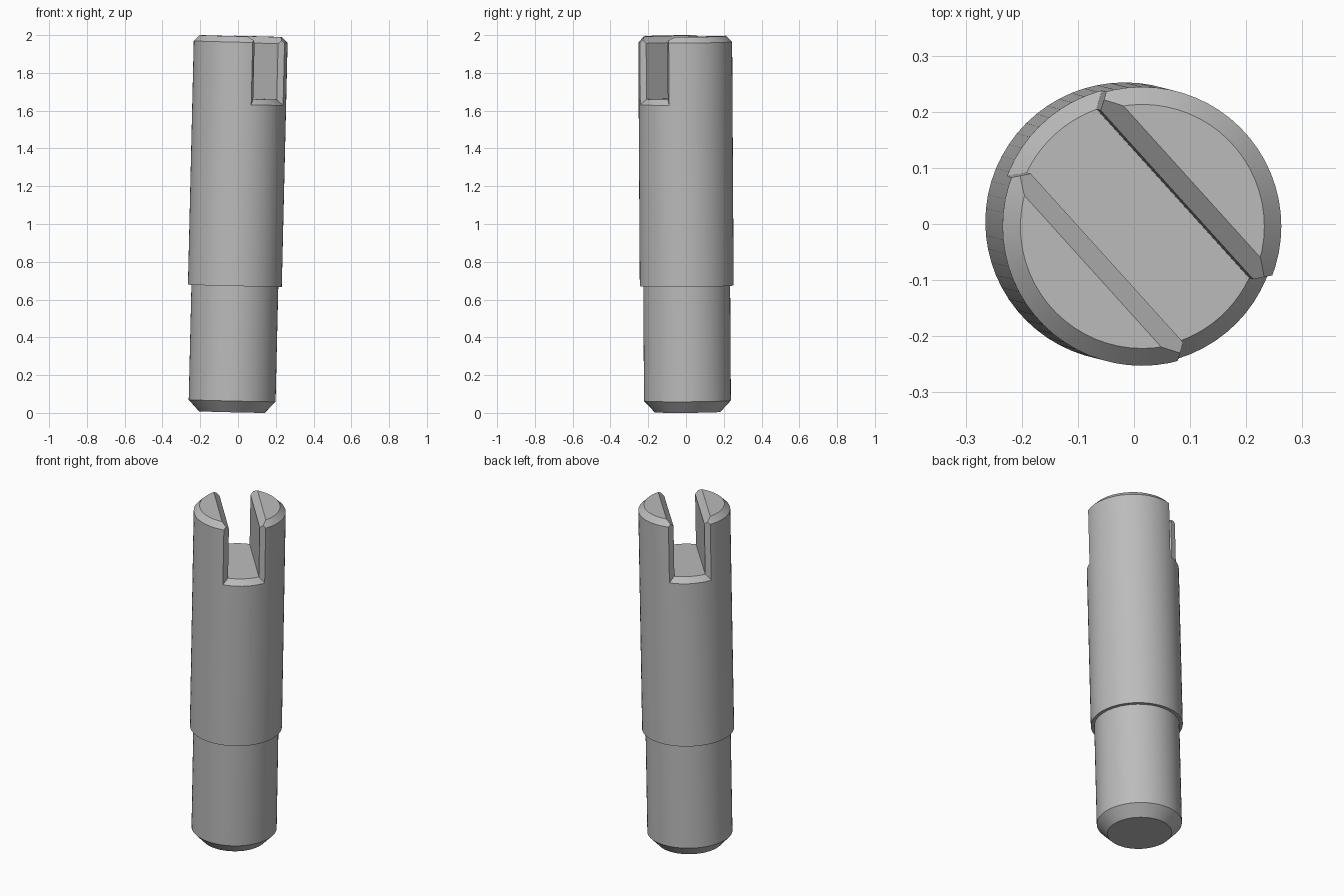
import bpy, bmesh
from math import sqrt, sin, cos, pi, radians
from mathutils import Vector, Matrix

cube = bpy.data.objects.get("Cube")
if cube:
    bpy.data.objects.remove(cube, do_unlink=True)

SIDES = 64
LENGTH, RADIUS, CHAMFER = 1.991, 0.2485, 0.031
FLOOR, HALF_SLOT = 1.66, 0.084
SLOT_TURN = Matrix.Rotation(radians(-47.9), 4, "Z")

steel = bpy.data.materials.new("plain grey")
steel.use_nodes = True
grey = (0.5, 0.5, 0.5, 1)
steel.diffuse_color = grey
steel.node_tree.nodes["Principled BSDF"].inputs["Base Color"].default_value = grey


def finish(name, bm):
    bmesh.ops.recalc_face_normals(bm, faces=bm.faces)
    mesh = bpy.data.meshes.new(name)
    bm.to_mesh(mesh)
    bm.free()
    mesh.materials.append(steel)
    obj = bpy.data.objects.new(name, mesh)
    bpy.context.collection.objects.link(obj)
    return obj


def skin(name, rings):
    """Join equal closed rings of points into a capped solid."""
    bm = bmesh.new()
    rows = [[bm.verts.new(p) for p in ring] for ring in rings]
    count = len(rows[0])
    for a, b in zip(rows, rows[1:]):
        for i in range(count):
            j = (i + 1) % count
            bm.faces.new((a[i], a[j], b[j], b[i]))
    bm.faces.new(rows[0])
    bm.faces.new(rows[-1])
    return finish(name, bm)


# Stepped pin body with chamfered ends
profile = [(0.174, 0), (0.23, 0.06), (0.23, 0.669), (RADIUS, 0.669),
           (RADIUS, LENGTH - CHAMFER), (RADIUS - CHAMFER, LENGTH)]
pin = skin("slotted_pin", [
    [(r * cos(2 * pi * i / SIDES), r * sin(2 * pi * i / SIDES), z)
     for i in range(SIDES)] for r, z in profile])


# Slot cutter, flared where it leaves the cylinder
def station(side, flare):
    points = []
    for k in range(-5, 6):
        t = k / 5
        n_in, n_out = HALF_SLOT * t, (HALF_SLOT + 0.03) * t
        inner = Vector((sqrt((RADIUS - 0.029) ** 2 - n_in ** 2), n_in, FLOOR))
        outer = Vector((sqrt(RADIUS ** 2 - n_out ** 2), n_out, FLOOR - 0.03))
        p = inner.lerp(outer, flare)
        p.x *= side
        points.append(p)
    return points


def slot_cutter():
    bm = bmesh.new()
    stations = [station(-1, 1.5), station(-1, 0), station(1, 0), station(1, 1.5)]
    low = [[bm.verts.new(p) for p in s] for s in stations]
    high = [[bm.verts.new((p.x, p.y, LENGTH + 0.2)) for p in s] for s in stations]
    last = len(low[0]) - 1
    for s in range(3):
        for grid in (low, high):
            for k in range(last):
                bm.faces.new((grid[s][k], grid[s][k + 1],
                              grid[s + 1][k + 1], grid[s + 1][k]))
        for k in (0, last):
            bm.faces.new((low[s][k], low[s + 1][k], high[s + 1][k], high[s][k]))
    for s in (0, 3):
        for k in range(last):
            bm.faces.new((low[s][k], low[s][k + 1], high[s][k + 1], high[s][k]))
    return finish("slot_cutter", bm)


# Wedge cutter for the chamfers along the slot's top edges
def wedge_cutter():
    low, high = LENGTH - 0.07, LENGTH + 0.03
    a, b = HALF_SLOT - 0.035, HALF_SLOT + 0.065
    return skin("wedge_cutter", [
        [(x, -a, low), (x, a, low), (x, b, high), (x, -b, high)] for x in (-0.5, 0.5)])


bpy.ops.object.select_all(action="DESELECT")
bpy.context.view_layer.objects.active = pin
pin.select_set(True)
for cutter in (slot_cutter(), wedge_cutter()):
    cutter.hide_render = True
    cutter.data.transform(SLOT_TURN)
    mod = pin.modifiers.new("cut", "BOOLEAN")
    mod.operation = "DIFFERENCE"
    mod.solver = "EXACT"
    mod.object = cutter
    bpy.ops.object.modifier_apply(modifier=mod.name)
    bpy.data.objects.remove(cutter, do_unlink=True)

bpy.ops.object.shade_smooth_by_angle(angle=radians(25))

# Lean the pin slightly off vertical
axis = Vector((0.0238, -0.0062, 1)).normalized()
lean = Vector((0, 0, 1)).rotation_difference(axis).to_matrix().to_4x4()
pin.matrix_world = Matrix.Translation((-0.0325, 0.008, 0.0043)) @ lean
